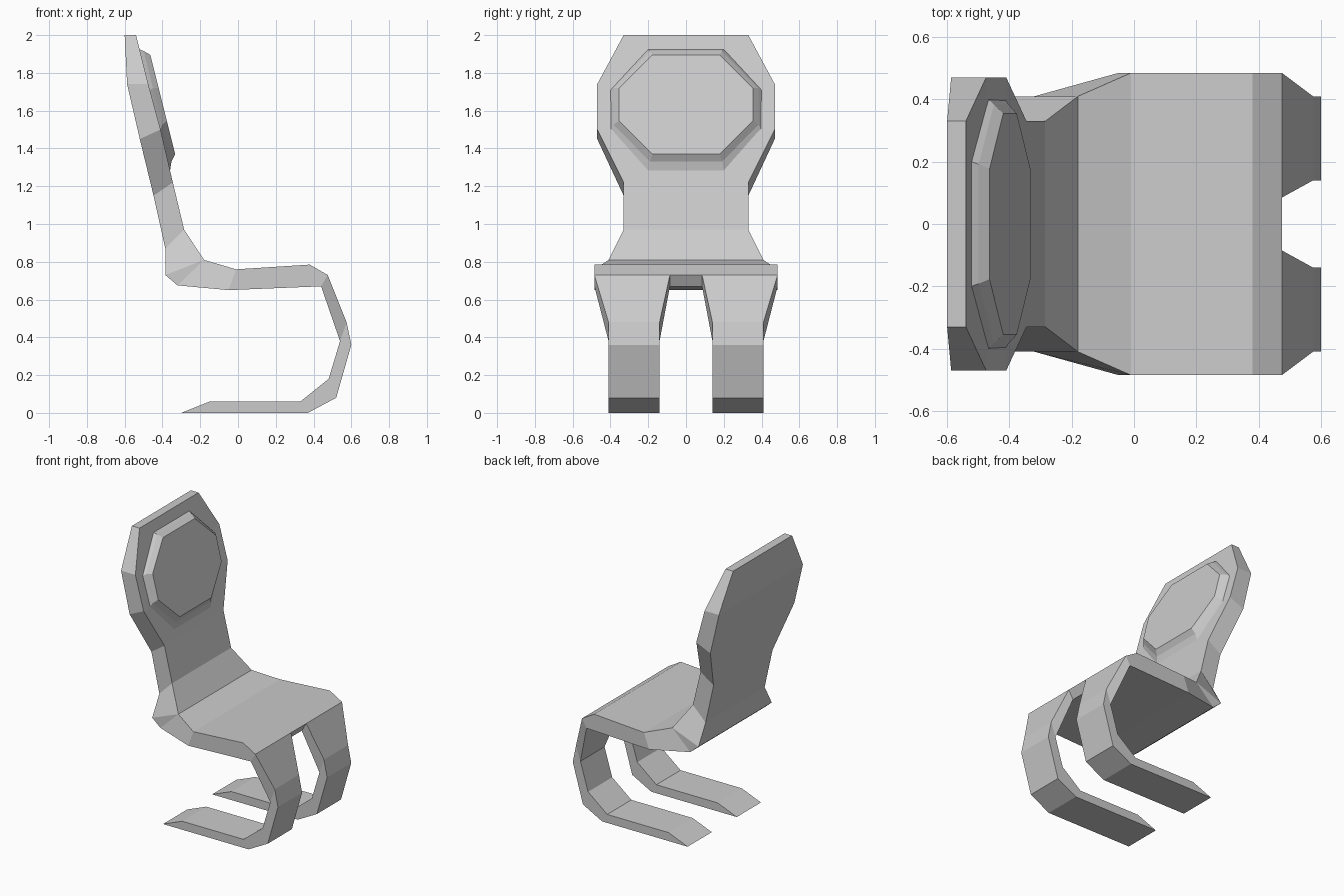
import bpy, bmesh

if "Cube" in bpy.data.objects:
    bpy.data.objects.remove(bpy.data.objects["Cube"])


def finish(name, bm):
    bmesh.ops.remove_doubles(bm, verts=bm.verts, dist=0.0005)
    bmesh.ops.recalc_face_normals(bm, faces=bm.faces)
    mesh = bpy.data.meshes.new(name)
    bm.to_mesh(mesh)
    bm.free()
    obj = bpy.data.objects.new(name, mesh)
    bpy.context.collection.objects.link(obj)
    return obj


def bridge(bm, rings):
    """Join consecutive closed rings of vertices with quads."""
    for a, b in zip(rings, rings[1:]):
        n = len(a)
        for i in range(n):
            j = (i + 1) % n
            bm.faces.new((a[i], a[j], b[j], b[i]))


def slab_rings(bm, sections):
    """Section: outer (x, z), inner (x, z), y range."""
    return [[bm.verts.new(p) for p in ((ox, y0, oz), (ox, y1, oz), (ix, y1, iz), (ix, y0, iz))]
            for (ox, oz), (ix, iz), (y0, y1) in sections]


# Backrest and seat: one folded shell, from the top down to the seat front
shell = [
    ((-.54, 2.0), (-.60, 2.0), .33),
    ((-.475, 1.74), (-.587, 1.74), .47),
    ((-.41, 1.50), (-.52, 1.45), .47),
    ((-.345, 1.22), (-.447, 1.15), .33),
    ((-.285, .97), (-.385, .87), .33),
    ((-.18, .81), (-.385, .73), .41),
    ((-.18, .81), (-.32, .675), .41),
    ((-.01, .76), (-.05, .65), .485),
    ((.38, .785), (.44, .67), .485),
    ((.475, .73), (.44, .67), .485),
]
bm = bmesh.new()
rings = slab_rings(bm, [(o, i, (-y, y)) for o, i, y in shell])
bridge(bm, rings)
bm.faces.new(rings[0])
# front edge strip between the two legs
bm.faces.new([bm.verts.new(p) for p in
              ((.475, -.085, .73), (.475, .085, .73), (.44, .085, .67), (.44, -.085, .67))])
finish("seat_and_back", bm)

# Headrest pad: stepped octagon lying on the sloping backrest
# (half width, bottom z, top z, forward offset)
steps = [(.40, 1.28, 1.925, 0), (.383, 1.33, 1.915, .02), (.355, 1.37, 1.895, .05)]
octagon = [(-.5, 1), (.5, 1), (1, .33), (1, -.33), (.5, -1), (-.5, -1), (-1, -.33), (-1, .33)]
bm = bmesh.new()
rings = []
for w, z0, z1, d in steps:
    ring = []
    for u, v in octagon:
        z = (z0 + z1) / 2 + v * (z1 - z0) / 2
        ring.append(bm.verts.new((-.54 + .25 * (2 - z) + d, u * w, z)))
    rings.append(ring)
bridge(bm, rings)
bm.faces.new(rings[-1])
finish("headrest_pad", bm)

# Curved cantilever leg, mirrored to the other side
leg = [
    ((.475, .73), (.44, .67), (.085, .485)),
    ((.575, .48), (.54, .38), (.14, .41)),
    ((.60, .36), (.54, .38), (.14, .41)),
    ((.52, .08), (.48, .18), (.14, .41)),
    ((.37, 0), (.33, .06), (.14, .41)),
    ((-.30, 0), (-.15, .06), (.14, .41)),
]
bm = bmesh.new()
rings = slab_rings(bm, leg)
bridge(bm, rings)
bm.faces.new(rings[-1])
legs = finish("legs", bm)
mirror = legs.modifiers.new("mirror", 'MIRROR')
mirror.use_axis = (False, True, False)
mirror.use_mirror_merge = False
